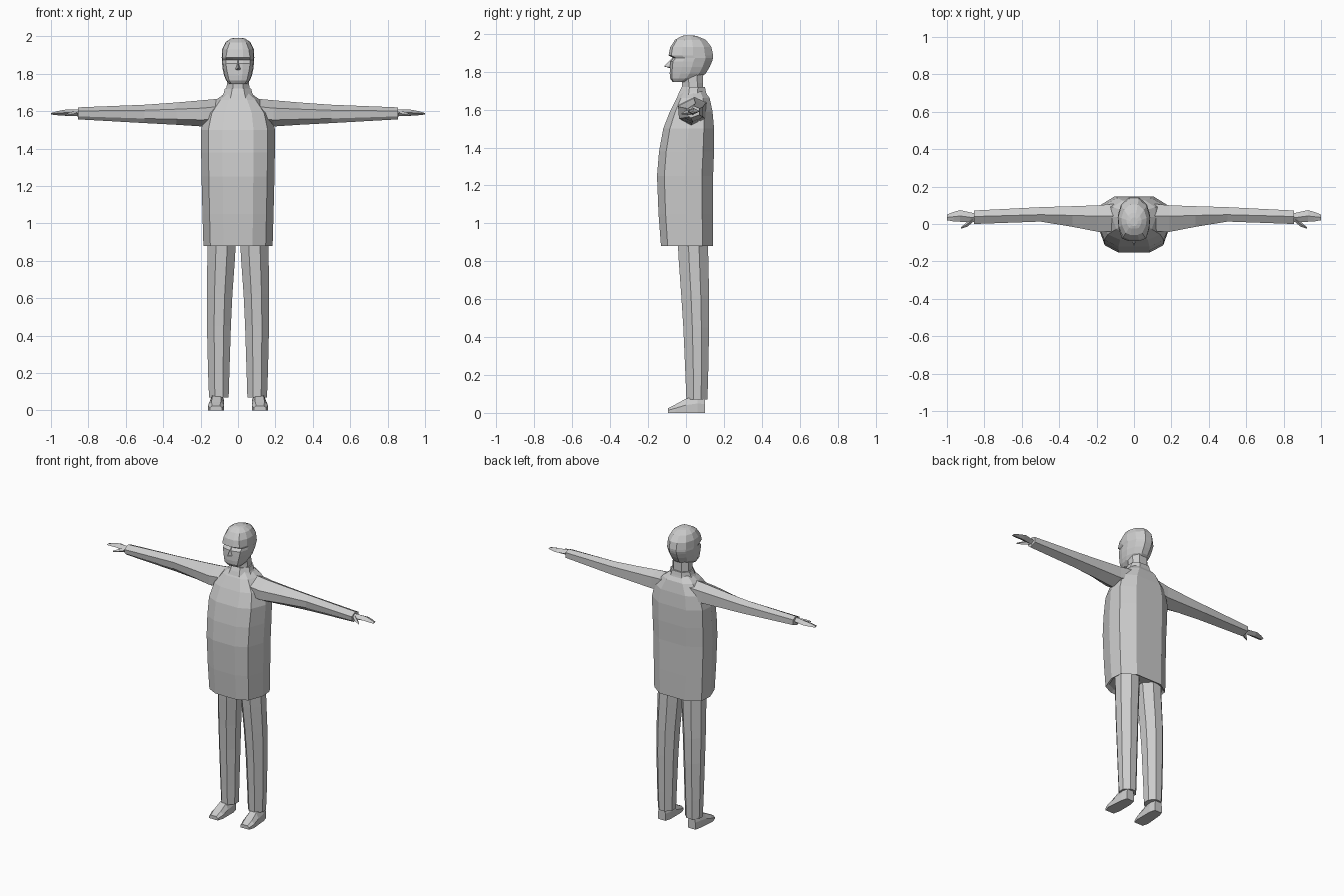
import bpy, bmesh

grey = bpy.data.materials.new("plain grey")
grey.diffuse_color = (0.6, 0.6, 0.6, 1)


def finish(name, bm, mirror=False):
    bmesh.ops.recalc_face_normals(bm, faces=bm.faces)
    me = bpy.data.meshes.new(name)
    bm.to_mesh(me)
    bm.free()
    me.materials.append(grey)
    ob = bpy.data.objects.new(name, me)
    bpy.context.collection.objects.link(ob)
    if mirror:
        ob.modifiers.new("Mirror", 'MIRROR').use_mirror_merge = False
    return ob


def loft(name, rings, mirror=False):
    """Skin a list of equal-length point rings and cap both ends."""
    bm = bmesh.new()
    vs = [[bm.verts.new(p) for p in r] for r in rings]
    n = len(vs[0])
    for a, b in zip(vs, vs[1:]):
        for i in range(n):
            j = (i + 1) % n
            bm.faces.new((a[i], a[j], b[j], b[i]))
    bm.faces.new(vs[0])
    bm.faces.new(vs[-1])
    return finish(name, bm, mirror)


def both(half, z):
    """Complete a right-half outline, front to back, into a closed ring."""
    return [(x, y, z) for x, y in half] + [(-x, y, z) for x, y in reversed(half)]


# Coat body: z, half width, front y, back y
def coat_ring(z, w, f, b):
    d = b - f
    return both([(.42 * w, f), (.8 * w, f + .13 * d), (w, f + .5 * d),
                 (.96 * w, f + .8 * d), (.52 * w, b)], z)


loft("coat", [coat_ring(*r) for r in (
    (.895, .165, -.11, .12), (.88, .185, -.132, .142), (1.05, .19, -.145, .143),
    (1.25, .195, -.153, .143), (1.38, .197, -.142, .148), (1.5, .198, -.12, .148),
    (1.59, .175, -.085, .14), (1.66, .118, -.05, .125), (1.695, .07, -.025, .1))])


# Collar and neck
def neck_ring(z, w, f, b):
    m = (f + b) / 2
    return both([(.45 * w, f), (w, m - .02), (w, m + .025), (.5 * w, b)], z)


loft("collar", [neck_ring(*r) for r in (
    (1.67, .09, -.045, .112), (1.695, .077, -.035, .105), (1.72, .07, -.022, .1))])
loft("neck", [neck_ring(*r) for r in (
    (1.69, .062, -.02, .09), (1.74, .06, -.02, .09), (1.8, .058, -.03, .09))])


# Head: z, half width, front y, back y, front flatness
def head_ring(z, w, f, b, k):
    d = b - f
    return both([(.3 * w, f), (k * w, f + .06 * d), (.95 * w, f + .3 * d),
                 (w, f + .55 * d), (.8 * w, f + .82 * d), (.3 * w, b)], z)


loft("head", [head_ring(*r) for r in (
    (1.745, .046, -.07, .0, .75), (1.765, .064, -.084, .07, .75),
    (1.79, .074, -.086, .104, .72), (1.825, .082, -.084, .125, .74),
    (1.855, .085, -.082, .138, .76), (1.872, .086, -.066, .142, .76),
    (1.886, .087, -.092, .143, .74), (1.93, .085, -.083, .134, .68),
    (1.968, .067, -.058, .105, .65), (1.987, .04, -.025, .06, .65),
    (1.992, .02, -.01, .035, .65))])

# Nose wedge
bm = bmesh.new()
for p in ((0, -.068, 1.877), (0, -.117, 1.828), (.017, -.078, 1.822),
          (-.017, -.078, 1.822), (0, -.07, 1.815)):
    bm.verts.new(p)
bmesh.ops.convex_hull(bm, input=bm.verts)
finish("nose", bm)


# Sleeves: x, front y, ridge y, back y, bottom z, top z
def arm_ring(x, f, r, b, z0, z1):
    h = z1 - z0
    return [(x, r, z1), (x, f, z1 - .3 * h), (x, f + .005, z0 + .25 * h),
            (x, r - .015, z0), (x, b, z0 + .25 * h), (x, b, z1 - .2 * h)]


loft("sleeve", [arm_ring(*r) for r in (
    (.08, -.04, .045, .11, 1.53, 1.668), (.19, -.042, .042, .1, 1.518, 1.658),
    (.33, -.015, .046, .095, 1.527, 1.646), (.5, .013, .05, .09, 1.536, 1.634),
    (.855, .0, .04, .072, 1.556, 1.62))], True)


# Hands: x, front y, back y, bottom z, top z
def hand_ring(x, f, b, z0, z1):
    m, h = (z0 + z1) / 2, (f + b) / 2
    return [(x, f, m), (x, h, z1), (x, b, m), (x, h, z0)]


loft("hand", [hand_ring(*r) for r in (
    (.84, .012, .055, 1.572, 1.61), (.875, .01, .062, 1.573, 1.61),
    (.93, .012, .074, 1.576, 1.607), (.965, .014, .064, 1.578, 1.6),
    (1.0, .02, .05, 1.582, 1.59))], True)
loft("thumb", [hand_ring(*r) for r in (
    (.86, .012, .04, 1.574, 1.602), (.89, -.014, .015, 1.573, 1.596),
    (.925, -.025, -.018, 1.574, 1.582))], True)


# Trouser legs: z, inner x, outer x, front y, back y
def leg_ring(z, a, c, f, b):
    w, d = c - a, b - f
    return [(a + u * w, f + v * d, z) for u, v in (
        (.3, 0), (.7, 0), (1, .35), (1, .7), (.7, 1), (.3, 1), (0, .7), (0, .3))]


loft("trouser_leg", [leg_ring(*r) for r in (
    (.93, .01, .162, -.045, .115), (.8, .017, .164, -.038, .118),
    (.62, .03, .167, -.025, .122), (.45, .038, .166, -.014, .122),
    (.2, .046, .16, -.003, .117), (.07, .05, .155, .002, .113))], True)

# Shoes: y, inner x, outer x, top z, top inset
loft("shoe", [[(a, y, 0), (c, y, 0), (c, y, h * .55), (c - i, y, h),
               (a + i, y, h), (a, y, h * .55)] for y, a, c, h, i in (
    (.1, .085, .14, .085, .008), (.06, .074, .15, .09, .012),
    (.0, .074, .155, .075, .018), (-.055, .074, .16, .045, .018),
    (-.095, .085, .15, .024, .012))], True)
